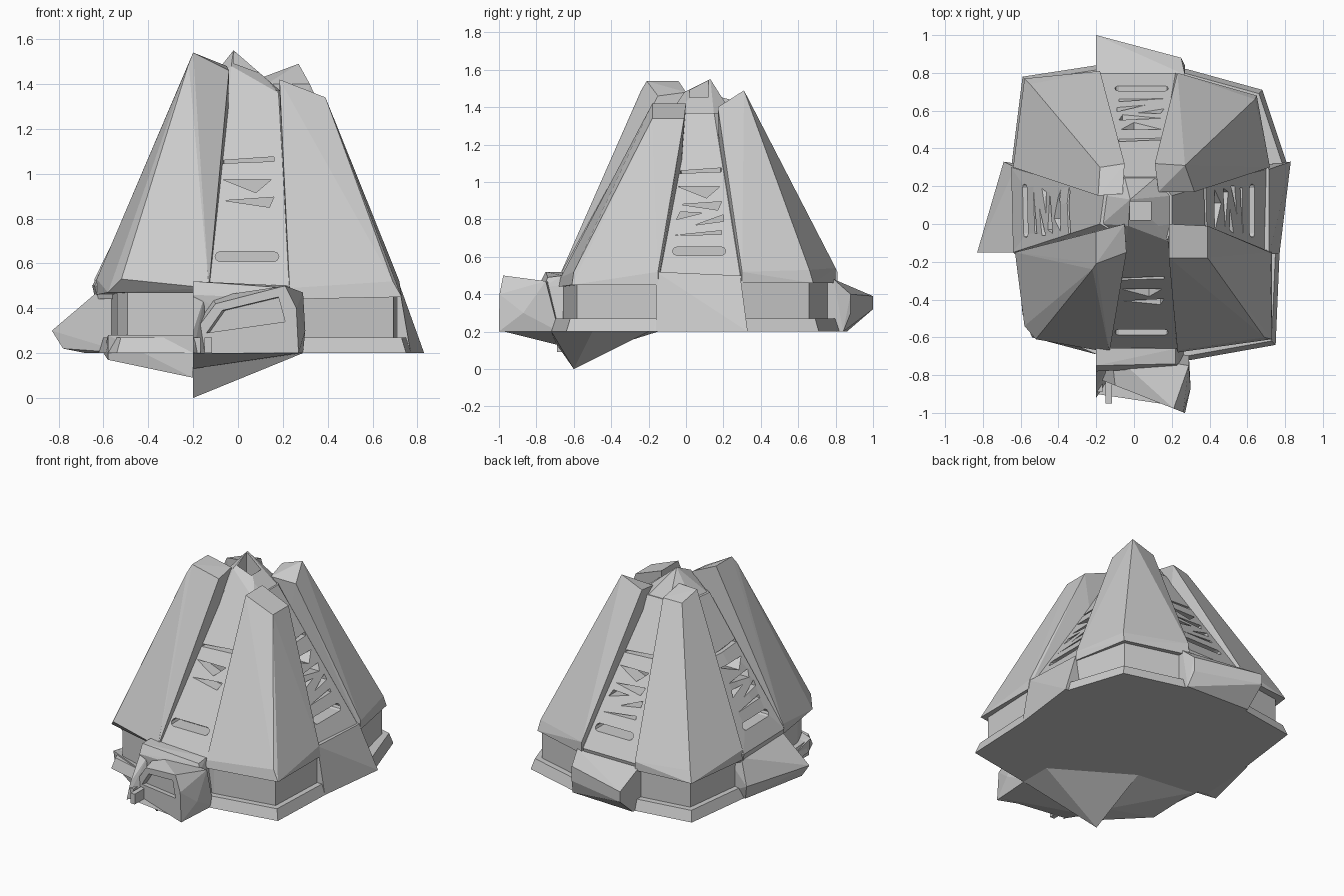
import bpy, bmesh, math
from mathutils import Matrix, Vector


def finish(name, bm):
    bmesh.ops.recalc_face_normals(bm, faces=bm.faces[:])
    mesh = bpy.data.meshes.new(name)
    bm.to_mesh(mesh)
    bm.free()
    ob = bpy.data.objects.new(name, mesh)
    bpy.context.collection.objects.link(ob)
    return ob


def hull(name, pts):
    """Faceted solid wrapped around a few corner points."""
    bm = bmesh.new()
    vs = [bm.verts.new(p) for p in pts]
    bmesh.ops.convex_hull(bm, input=vs)
    loose = [v for v in bm.verts if not v.link_faces]
    bmesh.ops.delete(bm, geom=loose, context='VERTS')
    bmesh.ops.dissolve_limit(bm, angle_limit=math.radians(1.5),
                             verts=bm.verts[:], edges=bm.edges[:])
    return finish(name, bm)


def add_loft(bm, rings):
    """Skin a stack of equal-length rings and cap both ends."""
    loops = [[bm.verts.new(p) for p in r] for r in rings]
    n = len(loops[0])
    for a, b in zip(loops, loops[1:]):
        for i in range(n):
            j = (i + 1) % n
            bm.faces.new((a[i], a[j], b[j], b[i]))
    bm.faces.new(loops[0][::-1])
    bm.faces.new(loops[-1])


def loft(name, rings):
    bm = bmesh.new()
    add_loft(bm, rings)
    return finish(name, bm)


def cut(target, cutter):
    mod = target.modifiers.new("cut", 'BOOLEAN')
    mod.operation = 'DIFFERENCE'
    mod.solver = 'EXACT'
    mod.object = cutter
    cutter.hide_render = True
    cutter.hide_viewport = True
    cutter.display_type = 'WIRE'


def flat(outline, z, s=1.0, c=(0.05, 0.06)):
    return [(c[0] + (x - c[0]) * s, c[1] + (y - c[1]) * s, z) for x, y in outline]


# Plinth and the recessed band above it
plan = [(-.2, -.69), (.3, -.72), (.75, -.64), (.77, -.17), (.81, .32), (.68, .71),
        (.28, .82), (-.2, .84), (-.59, .78), (-.65, .3), (-.62, -.15), (-.59, -.48), (-.54, -.6)]
band = [(x if x < .8 else .77, y) for x, y in plan]
loft("plinth", [flat(plan, .2), flat(plan, .27, .97)])
loft("recessed_band", [flat(band, .25, .92), flat(band, .5, .92)])

# Core: the four sloping panels between the corner pylons
low = [(-.13, -.66), (.23, -.66), (.7, -.15), (.7, .29), (.22, .8), (-.18, .8), (-.65, .3), (-.64, -.15)]
top = [(-.04, -.08), (.18, -.08), (.2, 0), (.2, .15), (.12, .25), (-.05, .25), (-.16, .15), (-.18, 0)]
core = loft("core_panels", [flat(low, .44, .98), flat(low, .5), flat(top, 1.37)])

# Vent cutters: a rounded slot below a stack of broken slats on every panel
slot = [(s * .12 + .022 * math.cos(a), .63 + .022 * math.sin(a))
        for s, start in ((1, -90), (-1, 90))
        for a in (math.radians(start + k * 45) for k in range(5))]
vents = [slot,
         [(-.13, 1.045), (.12, 1.055), (.12, 1.075), (-.1, 1.06)],
         [(-.11, .975), (.11, .975), (.04, .915)],
         [(-.1, .88), (.1, .85), (.12, .895)],
         [(-.12, .8), (.02, .835), (-.1, .84)],
         [(-.02, .77), (.13, .79), (.13, .825)],
         [(-.13, .715), (.12, .72), (.12, .74)]]
bm = bmesh.new()
for side, reach in enumerate((.73, .66, .73, .69)):
    turn = Matrix.Translation((.04, .07, 0)) @ Matrix.Rotation(side * math.pi / 2, 4, 'Z')
    # the front panel has only a few of the slats
    for shape in (vents[:4] if side == 0 else vents):
        mid = sum(z for _, z in shape) / len(shape)
        r = reach - (mid - .5) * .58
        add_loft(bm, [[turn @ Vector((u, -d, z)) for u, z in shape] for d in (r - .1, r + .2)])
cut(core, finish("vent_cutter", bm))

# Corner pylons: tip, shoulder, and tucked-under foot
hull("front_left_pylon", [
    (-.04, -.15, 1.46), (-.2, -.21, 1.54), (-.2, -.04, 1.54), (-.05, .0, 1.48), (-.22, -.24, 1.49),
    (-.13, -.68, .49), (-.52, -.61, .53), (-.63, -.15, .53),
    (-.13, -.66, .47), (-.58, -.54, .47), (-.63, -.15, .46), (-.06, -.06, .46)])
hull("front_right_pylon", [
    (.185, -.18, 1.42), (.39, -.18, 1.34), (.39, -.01, 1.34), (.185, 0, 1.42),
    (.23, -.67, .49), (.69, -.6, .52), (.72, -.15, .52),
    (.23, -.68, .44), (.73, -.61, .45), (.73, -.15, .45), (.2, -.06, .45)])
hull("back_right_pylon", [
    (.11, .32, 1.43), (.27, .31, 1.49), (.32, .17, 1.4), (.13, .17, 1.4),
    (.23, .8, .54), (.64, .66, .53), (.72, .3, .52),
    (.23, .8, .46), (.65, .68, .46), (.72, .3, .46), (.13, .2, .46)])
hull("back_left_pylon", [
    (-.05, .32, 1.42), (-.18, .3, 1.41), (-.19, .15, 1.45), (-.06, .16, 1.46),
    (-.18, .81, .52), (-.55, .74, .53), (-.64, .3, .53),
    (-.18, .81, .46), (-.58, .77, .46), (-.64, .3, .46), (-.06, .2, .46)])

# Broken crown with an open shaft, continuing the panel slopes
crown = hull("crown", [
    (-.04, -.09, 1.36), (.18, -.09, 1.36), (.2, 0, 1.36), (.2, .15, 1.36), (.12, .25, 1.36),
    (-.05, .25, 1.36), (-.15, .15, 1.36), (-.17, 0, 1.36),
    (-.02, .13, 1.55), (.11, .14, 1.44), (-.03, -.01, 1.48), (.13, -.01, 1.42)])
sq = [(-.02, .02), (.09, .02), (.09, .12), (-.02, .12)]
cut(crown, loft("shaft_cutter", [flat(sq, 1.3), flat(sq, 1.7)]))

# Side and back buttresses
hull("left_buttress", [
    (-.63, -.15, .47), (-.63, .3, .47), (-.83, -.15, .3), (-.69, .33, .3), (-.78, -.14, .22),
    (-.68, -.1, .2), (-.66, .3, .2), (-.5, -.15, .2), (-.5, .3, .2), (-.5, -.15, .47), (-.5, .3, .47)])
hull("right_buttress", [
    (.715, -.16, .52), (.715, .29, .5), (.83, .33, .2), (.77, -.16, .2),
    (.5, -.16, .2), (.5, .3, .2), (.5, -.16, .5), (.5, .29, .5)])
hull("back_buttress", [
    (-.2, .79, .48), (.27, .79, .48), (-.2, 1, .39), (.25, .88, .4), (-.2, 1, .32), (.25, .88, .3),
    (-.2, .86, .2), (.27, .84, .2), (-.2, .6, .2), (.27, .6, .2), (-.2, .6, .46), (.27, .6, .46)])

# Underside keel, dipping to the lowest point
hull("front_keel", [
    (-.2, -.6, 0), (-.2, -.69, .13), (.29, -.72, .2), (-.2, -.5, .09), (-.2, -.2, .2),
    (.29, -.5, .2), (-.2, -.69, .21)])
hull("hood_floor", [
    (-.2, -.69, .13), (-.2, -.9, .2), (.27, -.97, .2), (.29, -.7, .2), (-.2, -.65, .2)])
hull("left_keel", [
    (-.58, -.5, .17), (-.2, -.69, .09), (-.2, -.5, .09), (-.6, -.15, .2),
    (-.2, -.2, .2), (-.2, -.69, .28), (-.58, -.52, .28)])


# Front hood: slanted faceplate with an inset panel
def on_face(x, z, d=0.0):
    return (x + d * .4, -.835 - (x + .15) * .395 + d, z)


face = [(-.19, .2), (-.19, .3), (-.1, .42), (.21, .5), (.26, .4), (.27, .2)]
hood = hull("front_hood", [on_face(x, z) for x, z in face] + [
    (.3, -.87, .3), (.29, -.75, .47), (.29, -.68, .2), (-.18, -.68, .2), (-.12, -.68, .45)])
inset = [(-.14, .29), (-.07, .39), (.18, .45), (.21, .34)]
cut(hood, loft("hood_cutter", [[on_face(x, z, d) for x, z in inset] for d in (.03, -.1)]))
hull("front_lintel", [
    (-.2, -.6, .45), (.23, -.6, .45), (-.2, -.75, .52), (.22, -.74, .49), (-.2, -.66, .52),
    (.22, -.66, .5), (-.2, -.78, .46), (.24, -.76, .44), (-.2, -.74, .2), (.27, -.74, .2),
    (-.2, -.6, .2), (.27, -.6, .2)])
hull("hood_side_post", [
    (-.2, -.67, .2), (-.14, -.67, .2), (-.2, -.92, .2), (-.15, -.84, .2),
    (-.2, -.76, .48), (-.15, -.76, .45), (-.2, -.67, .48), (-.2, -.88, .3)])
for name, x, y in (("hood_prong", -.15, -.95), ("hood_small_prong", -.2, -.89)):
    box = [(x, y), (x + .033, y), (x + .033, -.78), (x, -.78)]
    loft(name, [flat(box, .2), flat(box, .27)])
